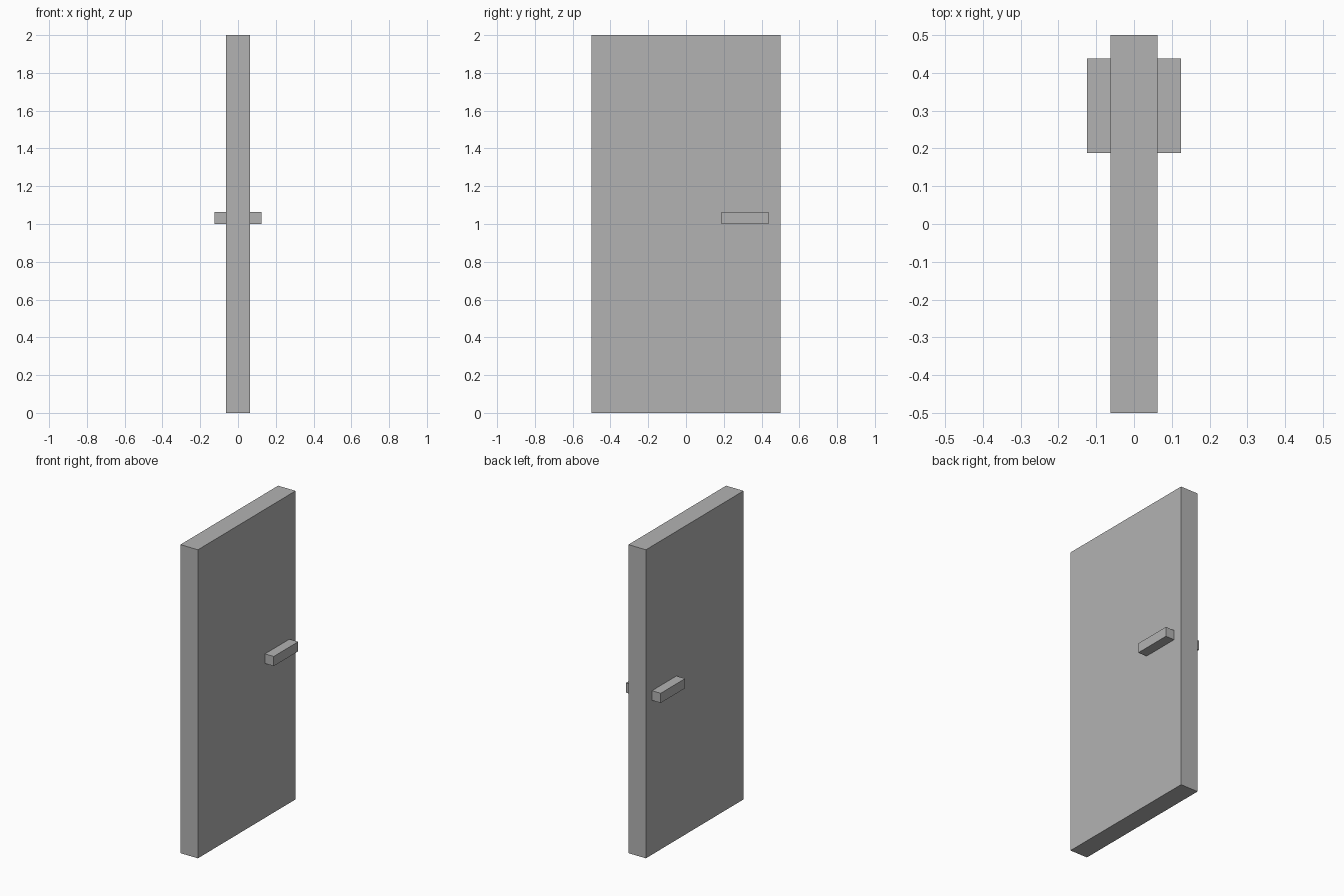
import bpy

if "Cube" in bpy.data.objects:
    bpy.data.objects.remove(bpy.data.objects["Cube"])

# One flat grey for the whole door
grey = bpy.data.materials.new("grey")
grey.diffuse_color = (0.45, 0.45, 0.45, 1)
grey.use_nodes = True
grey.node_tree.nodes["Principled BSDF"].inputs["Base Color"].default_value = grey.diffuse_color


def box(name, low, high):
    """Axis-aligned box between two corners."""
    centre = [(a + b) / 2 for a, b in zip(low, high)]
    bpy.ops.mesh.primitive_cube_add(size=1, location=centre)
    obj = bpy.context.object
    obj.name = name
    obj.scale = [b - a for a, b in zip(low, high)]
    bpy.ops.object.transform_apply(location=False, rotation=False, scale=True)
    obj.data.materials.append(grey)
    return obj


# Door slab
T = 0.0625
box("door_panel", (-T, -0.5, 0), (T, 0.5, 2))

# A handle on each face
box("right_handle", (T, 0.1875, 1), (2 * T, 0.4375, 1 + T))
box("left_handle", (-2 * T, 0.1875, 1), (-T, 0.4375, 1 + T))
